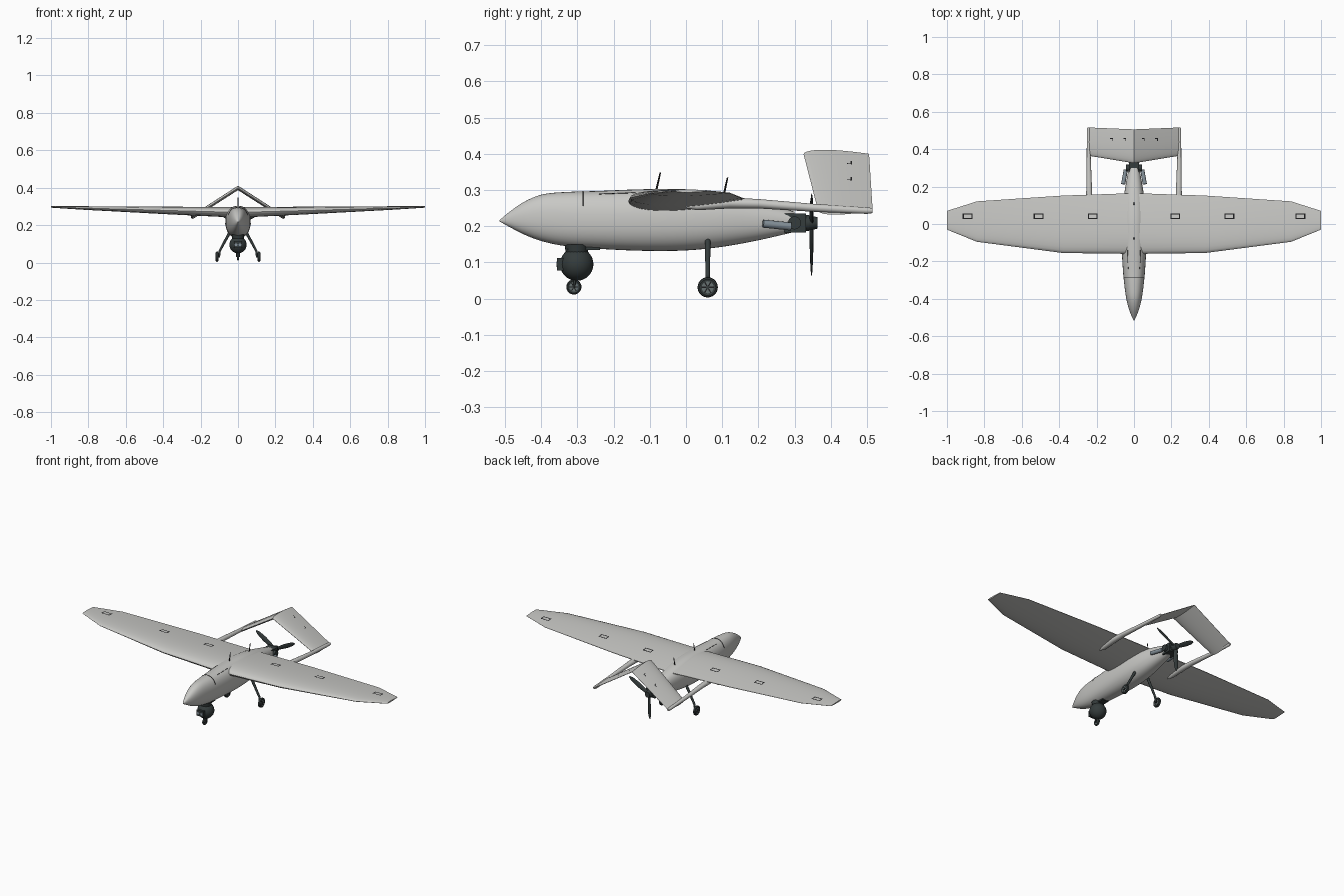
import bpy, bmesh, math
from mathutils import Vector, Matrix

if "Cube" in bpy.data.objects:
    bpy.data.objects.remove(bpy.data.objects["Cube"])


def material(name, rgb):
    m = bpy.data.materials.new(name)
    m.use_nodes = True
    m.diffuse_color = (*rgb, 1)
    m.node_tree.nodes["Principled BSDF"].inputs["Base Color"].default_value = (*rgb, 1)
    return m


PALE = material("pale_grey", (0.58, 0.58, 0.56))
DARK = material("dark_slate", (0.035, 0.045, 0.045))
BLACK = material("black", (0.012, 0.012, 0.013))
STEEL = material("blue_steel", (0.23, 0.28, 0.32))
HUB = material("hub_grey", (0.13, 0.16, 0.16))


def finish(bm, name, mat, angle=40):
    bmesh.ops.recalc_face_normals(bm, faces=bm.faces)
    me = bpy.data.meshes.new(name)
    bm.to_mesh(me)
    bm.free()
    ob = bpy.data.objects.new(name, me)
    bpy.context.collection.objects.link(ob)
    me.materials.append(mat)
    bpy.ops.object.select_all(action='DESELECT')
    ob.select_set(True)
    bpy.context.view_layer.objects.active = ob
    bpy.ops.object.shade_smooth_by_angle(angle=math.radians(angle))
    return ob


def loft(name, rings, mat, angle=40):
    bm = bmesh.new()
    vs = [[bm.verts.new(p) for p in r] for r in rings]
    n = len(rings[0])
    for a, b in zip(vs, vs[1:]):
        for i in range(n):
            bm.faces.new((a[i], a[(i + 1) % n], b[(i + 1) % n], b[i]))
    bm.faces.new(vs[0])
    bm.faces.new(vs[-1])
    return finish(bm, name, mat, angle)


def rod(name, p, q, r1, r2, mat, seg=20):
    p, q = Vector(p), Vector(q)
    d = q - p
    bm = bmesh.new()
    M = Matrix.Translation((p + q) / 2) @ d.to_track_quat('Z', 'Y').to_matrix().to_4x4()
    bmesh.ops.create_cone(bm, cap_ends=True, segments=seg, radius1=r1, radius2=r2,
                          depth=d.length, matrix=M)
    return finish(bm, name, mat)


def box(name, c, s, mat, rot=None):
    bm = bmesh.new()
    M = Matrix.Translation(c) @ (rot or Matrix()) @ Matrix.Diagonal((*s, 1))
    bmesh.ops.create_cube(bm, size=1, matrix=M)
    return finish(bm, name, mat)


def ball(name, c, s, mat):
    bm = bmesh.new()
    bmesh.ops.create_uvsphere(bm, u_segments=32, v_segments=20, radius=1,
                              matrix=Matrix.Translation(c) @ Matrix.Diagonal((*s, 1)))
    return finish(bm, name, mat)


def line(name, pts, r, mat):
    cu = bpy.data.curves.new(name, 'CURVE')
    cu.dimensions = '3D'
    cu.bevel_depth = r
    sp = cu.splines.new('POLY')
    sp.points.add(len(pts) - 1)
    for pt, co in zip(sp.points, pts):
        pt.co = (*co, 1)
    ob = bpy.data.objects.new(name, cu)
    cu.materials.append(mat)
    bpy.context.collection.objects.link(ob)


# Fuselage stations: y, top z, bottom z, half width
BODY = [(-.515, .217, .213, .002), (-.49, .238, .199, .014), (-.45, .266, .178, .029),
        (-.40, .287, .159, .041), (-.34, .294, .146, .050), (-.25, .297, .138, .059),
        (-.12, .302, .132, .066), (0, .302, .133, .067), (.1, .290, .143, .061),
        (.2, .268, .161, .046), (.3, .240, .184, .028)]


def body_at(y):
    i = max(k for k in range(len(BODY) - 1) if BODY[k][0] <= y + 1e-6)
    a, b = BODY[i], BODY[i + 1]
    p, n = BODY[max(i - 1, 0)], BODY[min(i + 2, len(BODY) - 1)]
    h = b[0] - a[0]
    t = (y - a[0]) / h
    out = []
    for k in (1, 2, 3):
        m0 = (b[k] - p[k]) / (b[0] - p[0]) * h
        m1 = (n[k] - a[k]) / (n[0] - a[0]) * h
        out.append((2*t**3 - 3*t*t + 1) * a[k] + (t**3 - 2*t*t + t) * m0
                   + (3*t*t - 2*t**3) * b[k] + (t**3 - t*t) * m1)
    return out


def body_point(y, ang):
    top, bot, w = body_at(y)
    c, s = math.cos(ang), math.sin(ang)
    f = lambda v: math.copysign(abs(v) ** .88, v)
    return (w * f(c), y, (top + bot) / 2 + (top - bot) / 2 * f(s))


ys = [-.515, -.508, -.5] + [-.49 + .79 * i / 44 for i in range(45)]
loft("fuselage", [[body_point(y, 2 * math.pi * k / 40) for k in range(40)] for y in ys], PALE, 50)
line("nose_seam", [body_point(-.285, math.radians(a)) for a in range(25, 156, 10)], .0015, BLACK)
for s in (-1, 1):
    line("hatch_line", [body_point(-.24 + .02 * i, math.pi / 2 + s * .5) for i in range(6)], .001, BLACK)

# Lifting surfaces: x, leading y, trailing y, middle z, half thickness
WING = [(0, -.16, .165, .268, .028), (.38, -.155, .152, .2785, .020),
        (.84, -.095, .121, .292, .009), (1.0, -.03, .07, .2975, .004)]
TAIL = [(0, .325, .506, .399, .012), (.243, .365, .516, .243, .011)]


def span_at(table, x):
    x = abs(x)
    for a, b in zip(table, table[1:]):
        if x <= b[0]:
            t = (x - a[0]) / (b[0] - a[0])
            return [a[k] + (b[k] - a[k]) * t for k in range(1, 5)]


def foil(u):
    return 10 * (.2969 * u**.5 - .126 * u - .3516 * u*u + .2843 * u**3 - .1015 * u**4) + .05 * u


def surface_z(table, x, y, side=1):
    le, te, z, h = span_at(table, x)
    return z + side * h * foil(min(1, max(0, (y - le) / (te - le))))


def lifting_surface(name, table):
    xs = [r[0] for r in table]
    xs = [-x for x in reversed(xs[1:])] + xs
    us = [(1 - math.cos(math.pi * k / 14)) / 2 for k in range(15)]
    path = [(u, 1) for u in us] + [(u, -1) for u in us[-1:0:-1]]
    rings = []
    for x in xs:
        le, te, z, h = span_at(table, x)
        rings.append([(x, le + u * (te - le), z + d * h * foil(u)) for u, d in path])
    loft(name, rings, PALE, 35)


lifting_surface("wing", WING)
lifting_surface("inverted_v_tail", TAIL)


def marks(name, table, rects):
    bm = bmesh.new()
    for x0, x1, y0, y1 in rects:
        bm.faces.new([bm.verts.new((x, y, surface_z(table, x, y) + .0012))
                      for x, y in ((x0, y0), (x1, y0), (x1, y1), (x0, y1))])
    finish(bm, name, BLACK)


# Outlined panels on the wing and small ticks on the tail
rects = []
for cx in (-.89, -.51, -.22, .22, .51, .89):
    x0, x1, y0, y1, t = cx - .026, cx + .026, .026, .056, .006
    rects += [(x0, x1, y0, y0 + t), (x0, x1, y1 - t, y1), (x0, x0 + t, y0, y1), (x1 - t, x1, y0, y1)]
marks("wing_panel_outlines", WING, rects)
rects = []
for cx in (-.12, -.05, .05, .12):
    rects += [(cx - .007, cx + .007, .455, .459), (cx + .004, cx + .007, .445, .459)]
marks("tail_marks", TAIL, rects)

# Tail booms: y, z, x, half width, half height
BOOM = [(.0, .254, .238, .004, .004), (.03, .256, .238, .013, .012), (.12, .264, .239, .017, .015),
        (.2, .262, .240, .015, .013), (.35, .251, .242, .011, .011), (.5, .243, .243, .009, .009),
        (.515, .243, .243, .006, .007)]
for s in (-1, 1):
    loft("tail_boom", [[(s * x + w * math.cos(a), y, z + h * math.sin(a))
                        for a in (math.pi * k / 8 for k in range(16))]
                       for y, z, x, w, h in BOOM], PALE)

# Engine, exhausts and pusher propeller
PZ = .209
box("engine_block", (0, .302, PZ), (.056, .06, .052), DARK)
rod("engine_case", (0, .27, PZ), (0, .34, PZ), .024, .022, DARK)
rod("propeller_hub", (0, .335, PZ), (0, .363, PZ), .022, .016, DARK)
for s in (-1, 1):
    rod("cylinder_head", (s * .02, .30, PZ), (s * .042, .30, PZ), .018, .018, DARK)
    rod("exhaust", (s * .058, .213, .207), (s * .044, .29, .199), .011, .011, STEEL)
BLADE = [(.0, .008, .005, 25), (.035, .011, .004, 22), (.08, .014, .003, 16),
         (.125, .011, .002, 12), (.146, .004, .001, 10)]
for k in range(3):
    R = Matrix.Translation((0, .347, PZ)) @ Matrix.Rotation(math.radians(182 + 120 * k), 4, 'Y')
    rings = []
    for r, c, t, tw in BLADE:
        T = Matrix.Rotation(math.radians(tw), 4, 'Z')
        rings.append([R @ (Vector((0, 0, r)) + T @ Vector((c * math.cos(a), t * math.sin(a), 0)))
                      for a in (math.pi * j / 5 for j in range(10))])
    loft("propeller_blade", rings, DARK, 50)

# Sensor turret under the nose
rod("turret_mount", (0, -.302, .125), (0, -.302, .15), .03, .034, DARK)
box("turret_plate", (0, -.283, .138), (.04, .09, .008), DARK)
ball("turret_ball", (0, -.302, .095), (.046, .046, .046), DARK)
box("turret_camera", (0, -.341, .095), (.044, .03, .034), DARK)
for s in (-1, 1):
    rod("camera_lens", (s * .011, -.35, .095), (s * .011, -.358, .095), .008, .008, STEEL)


# Wheels with spoked hubs
def wheel(name, x, y, z, r, w):
    profile = [(.62, -.7), (.8, -1), (.94, -.7), (1, 0), (.94, .7), (.8, 1), (.62, .7)]
    loft_rings = [[(x + b * w, y + a * r * math.cos(t), z + a * r * math.sin(t))
                   for t in (2 * math.pi * k / 28 for k in range(28))] for a, b in profile]
    loft(name + "_tyre", loft_rings, DARK)
    rod(name + "_hub", (x - w * .8, y, z), (x + w * .8, y, z), r * .6, r * .6, HUB)
    for k in range(3):
        box(name + "_spoke", (x, y, z), (w * 1.9, r * 1.2, r * .12), BLACK,
            Matrix.Rotation(math.pi * k / 3, 4, 'X'))
    rod(name + "_axle", (x - w * 1.3, y, z), (x + w * 1.3, y, z), r * .16, r * .16, DARK, 12)


wheel("nose_wheel", 0, -.31, .032, .021, .006)
for s in (-1, 1):
    rod("nose_fork", (s * .009, -.31, .03), (s * .009, -.305, .07), .003, .003, DARK, 10)
    wheel("main_wheel", s * .112, .06, .031, .028, .007)
    rod("main_leg", (s * .042, .06, .165), (s * .098, .06, .062), .008, .006, DARK)
    rod("main_leg_end", (s * .098, .06, .064), (s * .101, .06, .028), .006, .005, DARK)

# Whip antennas
rod("front_antenna", (0, -.083, .295), (0, -.071, .348), .003, .002, BLACK, 10)
rod("rear_antenna", (0, .103, .28), (0, .115, .335), .003, .002, BLACK, 10)
